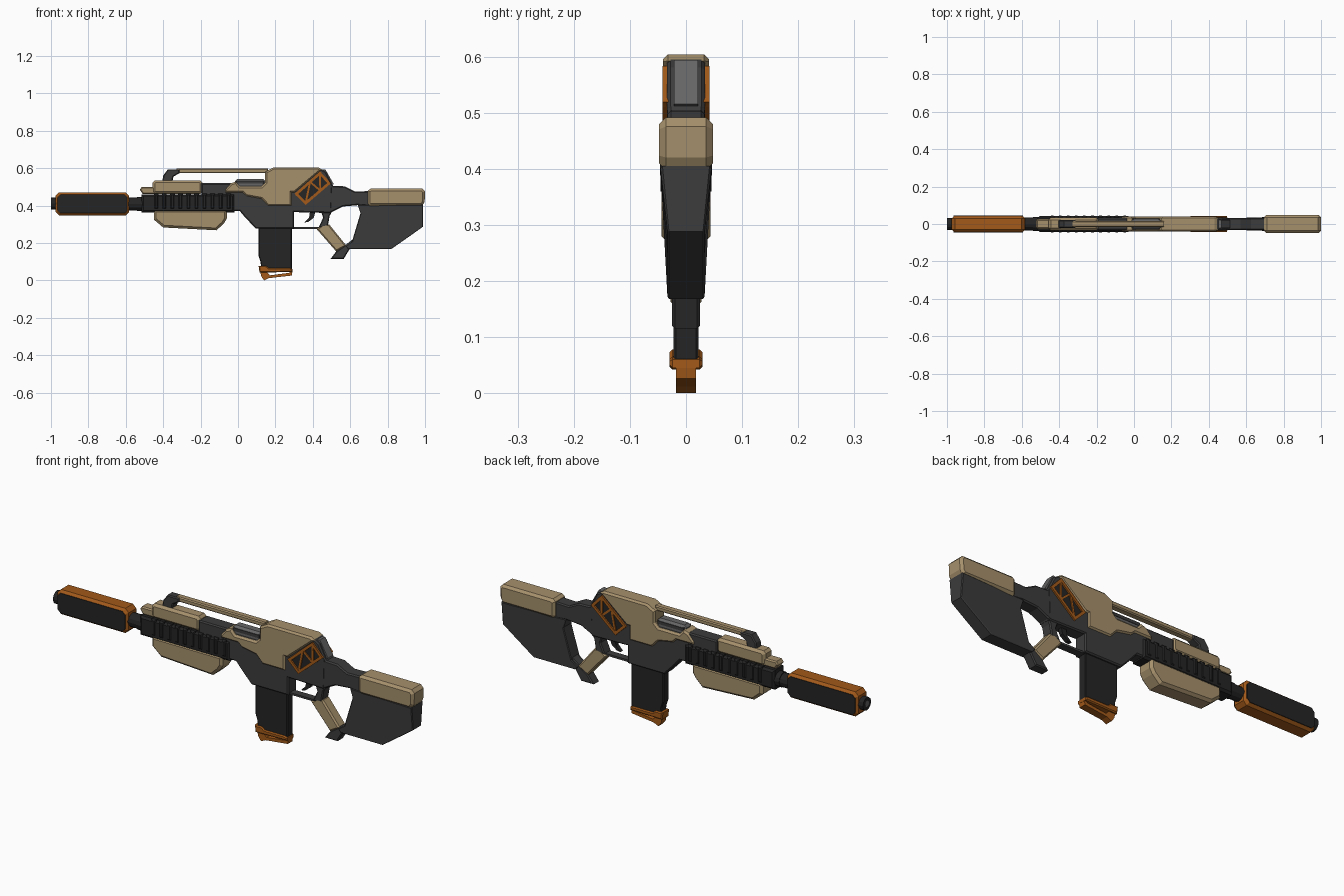
import bpy, bmesh, math
from mathutils import Vector


def material(name, r, g, b):
    m = bpy.data.materials.new(name)
    m.diffuse_color = (r, g, b, 1)
    return m


TAN = material("tan", 0.38, 0.28, 0.15)
DARK = material("charcoal", 0.045, 0.045, 0.045)
BLACK = material("black", 0.018, 0.018, 0.018)
GREY = material("steel", 0.13, 0.13, 0.13)
ORANGE = material("orange", 0.36, 0.10, 0.01)


def prism(name, pts, w, mat, chamfer=0.0, width_at=None, y=0.0):
    """Extrude an x-z outline from y-w to y+w, chamfering the rims of both side faces."""
    bm = bmesh.new()
    near = bm.faces.new([bm.verts.new((x, y - w, z)) for x, z in pts])
    ext = bmesh.ops.extrude_face_region(bm, geom=[near])
    bmesh.ops.translate(bm, vec=(0, 2 * w, 0),
                        verts=[v for v in ext["geom"] if isinstance(v, bmesh.types.BMVert)])
    bmesh.ops.recalc_face_normals(bm, faces=bm.faces)
    if chamfer:
        rims = [e for e in bm.edges if abs(e.verts[0].co.y - e.verts[1].co.y) < 1e-5]
        bmesh.ops.bevel(bm, geom=rims, offset=chamfer, segments=1, affect='EDGES', profile=0.5)
    if width_at:
        for v in bm.verts:
            v.co.y *= width_at(v.co.x, v.co.z)
    bmesh.ops.recalc_face_normals(bm, faces=bm.faces)
    me = bpy.data.meshes.new(name)
    bm.to_mesh(me)
    bm.free()
    me.materials.append(mat)
    ob = bpy.data.objects.new(name, me)
    bpy.context.collection.objects.link(ob)
    return ob


def box(name, x0, x1, z0, z1, w, mat, chamfer=0.0, cut=0.0, y=0.0):
    """Box outline, optionally with its four x-z corners cut off."""
    if cut:
        c = cut
        pts = [(x0 + c, z0), (x1 - c, z0), (x1, z0 + c), (x1, z1 - c),
               (x1 - c, z1), (x0 + c, z1), (x0, z1 - c), (x0, z0 + c)]
    else:
        pts = [(x0, z0), (x1, z0), (x1, z1), (x0, z1)]
    return prism(name, pts, w, mat, chamfer, y=y)


def beam(name, a, b, t, w, mat, y=0.0):
    """Straight bar of thickness t between two x-z points."""
    a, b = Vector(a), Vector(b)
    d = (b - a).normalized()
    n = Vector((-d.y, d.x)) * t / 2
    d *= t / 2
    return prism(name, [tuple(p) for p in (a - d - n, b + d - n, b + d + n, a - d + n)], w, mat, y=y)


def tube(name, x0, x1, z, r, sides, mat):
    bpy.ops.mesh.primitive_cylinder_add(vertices=sides, radius=r, depth=x1 - x0,
                                        location=((x0 + x1) / 2, 0, z),
                                        rotation=(0, math.pi / 2, 0))
    ob = bpy.context.object
    ob.name = name
    ob.data.materials.append(mat)
    return ob


# Suppressor, muzzle and barrel
box("suppressor", -0.975, -0.583, 0.347, 0.47, 0.043, ORANGE, 0.013, 0.018)
for s in (-1, 1):
    box("suppressor_side_panel", -0.965, -0.593, 0.359, 0.458, 0.004, BLACK, 0, 0.015, y=s * 0.041)
tube("muzzle", -1.0, -0.96, 0.41, 0.032, 12, BLACK)
tube("muzzle_bore", -1.0005, -0.98, 0.41, 0.015, 12, GREY)
tube("barrel", -0.6, -0.5, 0.408, 0.034, 12, BLACK)
tube("barrel_collar", -0.54, -0.51, 0.408, 0.037, 12, BLACK)

# Handguard with ribs
box("handguard", -0.515, -0.02, 0.363, 0.46, 0.042, BLACK, 0.01)
for i in range(10):
    x = -0.45 + i * 0.043
    box("handguard_rib", x, x + 0.026, 0.38, 0.464, 0.046, BLACK, 0.008)
prism("lower_forend", [(-0.45, 0.378), (-0.06, 0.378), (-0.06, 0.33), (-0.075, 0.305),
                       (-0.115, 0.268), (-0.40, 0.283), (-0.45, 0.325)], 0.044, TAN, 0.012)
prism("front_rail_tip", [(-0.525, 0.485), (-0.515, 0.5), (-0.44, 0.5), (-0.44, 0.462),
                         (-0.51, 0.462)], 0.026, TAN, 0.006)
box("front_rail", -0.457, -0.19, 0.462, 0.535, 0.034, TAN, 0.012, 0.012)

# Carry bar and front sight
box("top_bar", -0.33, 0.16, 0.573, 0.597, 0.017, TAN, 0.005)
prism("front_sight", [(-0.405, 0.53), (-0.40, 0.56), (-0.375, 0.594), (-0.312, 0.594),
                      (-0.312, 0.574), (-0.345, 0.555), (-0.35, 0.53)], 0.022, DARK, 0.005)

# Receiver
prism("receiver", [(-0.195, 0.52), (-0.04, 0.52), (-0.01, 0.505), (0.15, 0.505), (0.18, 0.59),
                   (0.445, 0.595), (0.47, 0.58), (0.505, 0.51), (0.50, 0.36), (0.30, 0.365),
                   (0.30, 0.277), (0.095, 0.277), (0.035, 0.34), (0.01, 0.37),
                   (-0.195, 0.37)], 0.034, DARK, 0.006)
box("ejection_port", -0.015, 0.145, 0.49, 0.543, 0.028, GREY, 0.012, 0.012)
beam("port_slide", (0.0, 0.525), (0.13, 0.525), 0.015, 0.03, DARK)
prism("receiver_cover", [(-0.07, 0.485), (-0.04, 0.518), (-0.012, 0.528), (0.01, 0.503),
                         (0.125, 0.503), (0.145, 0.522), (0.145, 0.58), (0.19, 0.604),
                         (0.43, 0.604), (0.45, 0.592), (0.302, 0.468), (0.287, 0.468),
                         (0.287, 0.398), (0.16, 0.398), (0.125, 0.435), (0.045, 0.45),
                         (0.025, 0.468), (-0.07, 0.468)], 0.041, TAN, 0.009)
prism("rear_plate", [(0.44, 0.59), (0.467, 0.594), (0.512, 0.515), (0.49, 0.505)], 0.021, GREY)

# Braced orange window
q = [(0.312, 0.462), (0.438, 0.573), (0.487, 0.52), (0.362, 0.413)]
for s in (-1, 1):
    for i in range(4):
        beam("window_frame", q[i], q[(i + 1) % 4], 0.014, 0.006, ORANGE, s * 0.036)
    for a, b in (((0.385, 0.527), q[3]), ((0.385, 0.527), (0.44, 0.48)), (q[1], (0.44, 0.48))):
        beam("window_brace", a, b, 0.01, 0.004, ORANGE, s * 0.036)
    prism("window_recess", q, 0.001, BLACK, y=s * 0.034)

# Trigger and guard
beam("trigger_guard", (0.295, 0.281), (0.44, 0.281), 0.01, 0.018, DARK)
prism("trigger", [(0.385, 0.37), (0.415, 0.37), (0.405, 0.335), (0.375, 0.312), (0.355, 0.31),
                  (0.38, 0.335)], 0.010, BLACK)

# Grip
prism("grip_neck", [(0.44, 0.38), (0.51, 0.38), (0.49, 0.345), (0.48, 0.29), (0.43, 0.28),
                    (0.455, 0.335)], 0.028, DARK, 0.005)
prism("grip", [(0.42, 0.275), (0.455, 0.30), (0.487, 0.30), (0.58, 0.185), (0.525, 0.155)],
      0.028, TAN, 0.007)
prism("grip_foot", [(0.495, 0.115), (0.565, 0.115), (0.60, 0.172), (0.615, 0.22), (0.575, 0.19),
                    (0.525, 0.155)], 0.025, DARK, 0.005)

# Stock
prism("stock_neck", [(0.48, 0.54), (0.51, 0.505), (0.57, 0.503), (0.625, 0.475), (0.72, 0.478),
                     (0.72, 0.395), (0.64, 0.402), (0.56, 0.395), (0.50, 0.365),
                     (0.46, 0.365)], 0.033, DARK, 0.006)
prism("stock_body", [(0.64, 0.405), (0.99, 0.405), (0.99, 0.288), (0.93, 0.245), (0.82, 0.168),
                     (0.59, 0.168), (0.575, 0.185), (0.61, 0.21), (0.655, 0.36)],
      0.046, DARK, 0.004,
      lambda x, z: 0.72 if z < 0.3 or x < 0.67 else 0.72 + 0.28 * (z - 0.28) / 0.125)
prism("cheek_rest", [(0.695, 0.41), (0.705, 0.398), (0.985, 0.398), (0.998, 0.42), (1.0, 0.475),
                     (0.985, 0.491), (0.71, 0.491), (0.695, 0.48)], 0.048, TAN, 0.012)

# Magazine and orange base
prism("magazine", [(0.11, 0.29), (0.288, 0.29), (0.288, 0.06), (0.125, 0.06), (0.12, 0.10),
                   (0.11, 0.13)], 0.022, BLACK, 0.004)
prism("magazine_base", [(0.11, 0.078), (0.15, 0.078), (0.165, 0.066), (0.275, 0.066),
                        (0.291, 0.06), (0.291, 0.045), (0.115, 0.042)], 0.029, ORANGE, 0.005)
prism("magazine_pull", [(0.118, 0.05), (0.125, 0.02), (0.14, 0.0), (0.165, 0.012), (0.288, 0.026),
                        (0.291, 0.05), (0.27, 0.04), (0.17, 0.027), (0.15, 0.05)],
      0.018, ORANGE)
